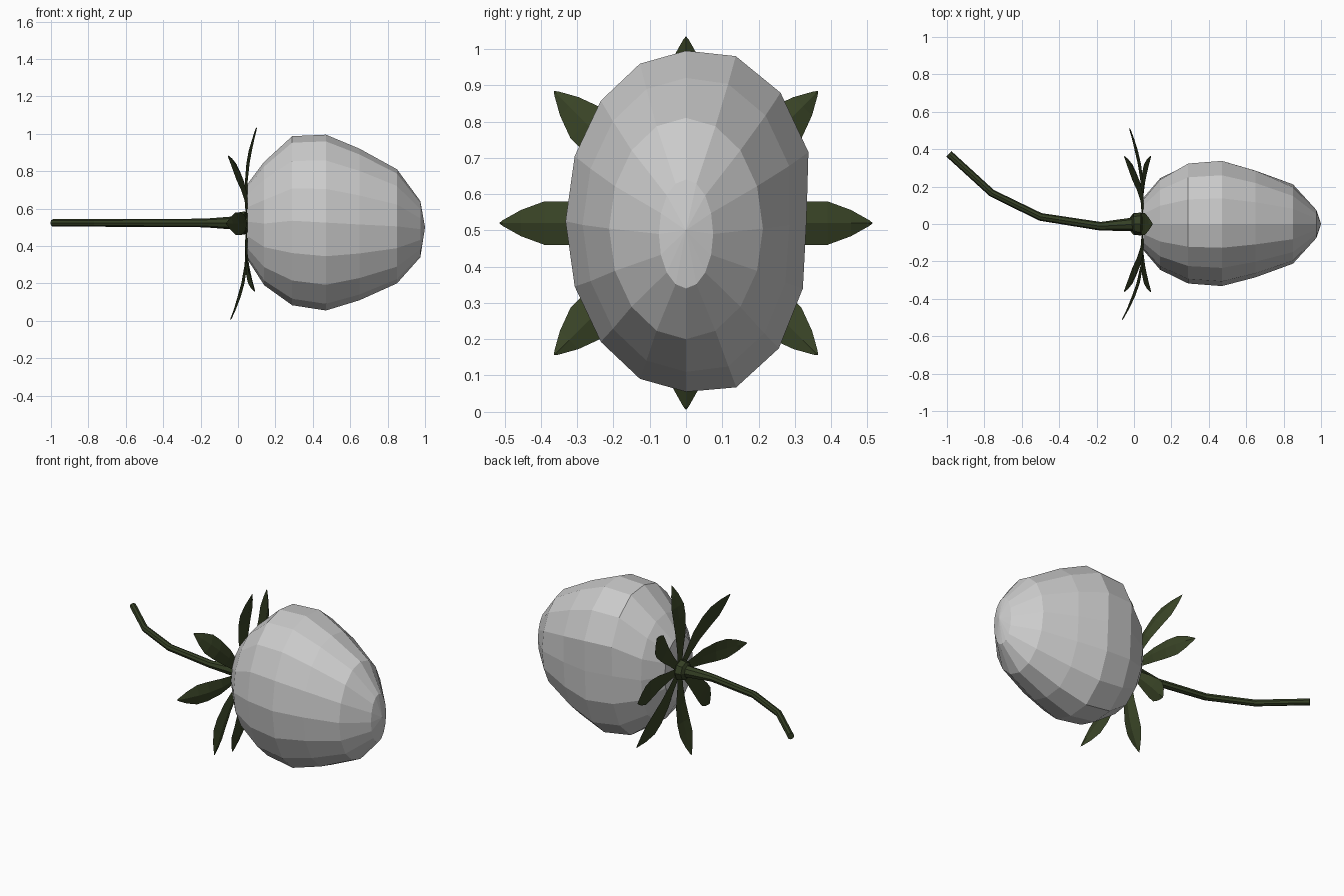
import bpy, bmesh, math
from mathutils import Vector

if "Cube" in bpy.data.objects:
    bpy.data.objects.remove(bpy.data.objects["Cube"])

ZC = 0.52


def material(name, col):
    m = bpy.data.materials.new(name)
    m.diffuse_color = (*col, 1)
    m.use_nodes = True
    m.node_tree.nodes["Principled BSDF"].inputs["Base Color"].default_value = m.diffuse_color
    return m


def loft(name, rings, mat=None, tip=None):
    """Skin a list of equal-length point rings; cap both ends (optional apex)."""
    bm = bmesh.new()
    vs = [[bm.verts.new(p) for p in r] for r in rings]
    n = len(vs[0])
    for a, b in zip(vs, vs[1:]):
        for i in range(n):
            j = (i + 1) % n
            bm.faces.new((a[i], a[j], b[j], b[i]))
    bm.faces.new(vs[0][::-1])
    if tip:
        t = bm.verts.new(tip)
        for i in range(n):
            bm.faces.new((vs[-1][i], vs[-1][(i + 1) % n], t))
    else:
        bm.faces.new(vs[-1])
    bmesh.ops.recalc_face_normals(bm, faces=bm.faces)
    me = bpy.data.meshes.new(name)
    bm.to_mesh(me)
    bm.free()
    if mat:
        me.materials.append(mat)
    ob = bpy.data.objects.new(name, me)
    bpy.context.collection.objects.link(ob)
    return ob


leaf_green = material("leaf_green", (0.04, 0.056, 0.019))
stem_green = material("stem_green", (0.035, 0.05, 0.018))

# Closed flower head: 16-sided oval rings along x (x, half width, half height, centre z, bulge)
head = [(0.05, 0.14, 0.20, 0.53, 0), (0.14, 0.245, 0.33, 0.52, 0.5),
        (0.29, 0.318, 0.452, 0.535, 1), (0.47, 0.332, 0.47, 0.525, 1),
        (0.65, 0.285, 0.405, 0.515, 0.8), (0.85, 0.212, 0.305, 0.505, 0),
        (0.975, 0.075, 0.15, 0.49, 0)]
# the +y side is a little fuller
swell = [0, .08, .11, .1, 0, .05, .09, .09] + [0] * 8
rings = []
for x, w, h, zc, b in head:
    ring = []
    for k in range(16):
        a = k * math.tau / 16
        s = 1 + swell[k] * b
        ring.append((x, w * s * math.sin(a), zc + h * (1 + swell[k] * b * .6) * math.cos(a)))
    rings.append(ring)
loft("flower_head", rings, tip=(1.0, 0, 0.5))

# Eight folded sepals radiating in the yz plane, each curling by its own amount
widths = [(0.02, .02), (0.12, .03), (0.22, .048), (0.32, .06), (0.39, .06), (0.455, .036), (0.505, .008)]
curls = [0.055, -0.10, -0.07, 0.045, -0.085, 0.045, -0.11, -0.10]
for k, curl in enumerate(curls):
    a = k * math.tau / 8
    out = Vector((0, math.sin(a), math.cos(a)))
    side = Vector((0, math.cos(a), -math.sin(a)))

    def spine(r):
        t = max(0, (r - 0.2) / 0.315)
        return Vector((0.046 + curl * t ** 1.7, 0, ZC)) + out * r

    rings = []
    for r, w in widths:
        c = spine(r)
        fold = Vector((0.2 * w, 0, 0))
        thick = Vector((0.05 * w + 0.002, 0, 0))
        rings.append([c - side * w - fold, c + thick, c + side * w - fold, c - thick * 2])
    loft(f"sepal_{k + 1}", rings, leaf_green, tip=spine(0.515))

# Curved stem swelling into the receptacle: (x, y, radius)
path = [(-0.99, 0.375, .02), (-0.76, 0.165, .02), (-0.5, 0.038, .021), (-0.18, -0.012, .023),
        (-0.01, -0.002, .036), (0.0, 0, .056), (0.035, 0, .062), (0.06, 0, .045), (0.1, 0, .015)]
rings = []
for i, (x, y, r) in enumerate(path):
    p, q = path[max(i - 1, 0)], path[min(i + 1, len(path) - 1)]
    t = Vector((q[0] - p[0], q[1] - p[1], 0)).normalized()
    n = Vector((-t.y, t.x, 0))
    rings.append([Vector((x, y, ZC + 0.003)) + n * r * math.cos(a) + Vector((0, 0, r * math.sin(a)))
                  for a in (j * math.tau / 8 for j in range(8))])
loft("stem", rings, stem_green)
